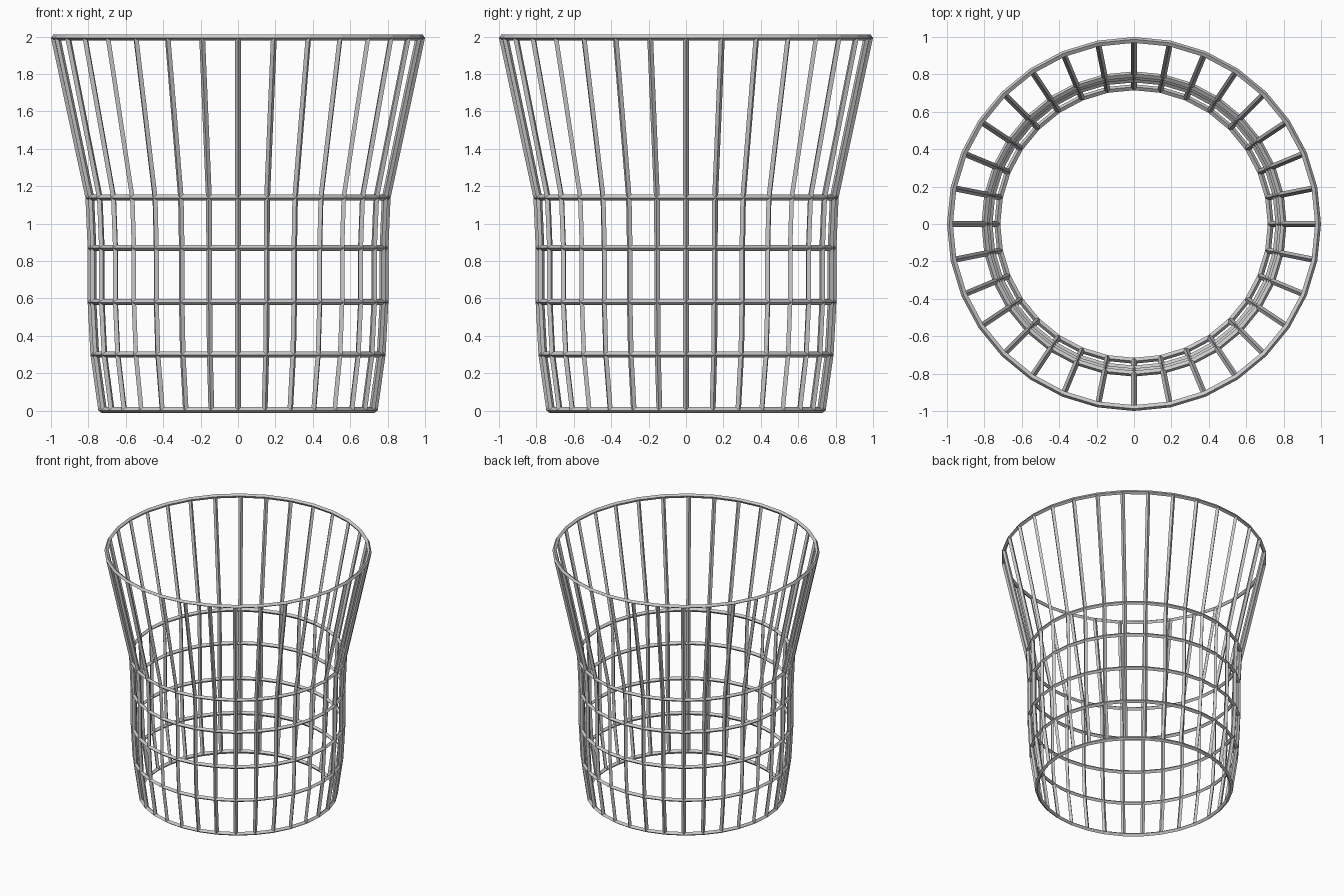
import bpy, bmesh
from math import pi, cos, sin

if "Cube" in bpy.data.objects:
    bpy.data.objects.remove(bpy.data.objects["Cube"])

SEGMENTS = 32
WIRE = 0.032
# Profile of the flared basket: (radius, height)
PROFILE = [(0.731, 0.003), (0.773, 0.30), (0.788, 0.58),
           (0.788, 0.87), (0.80, 1.14), (0.984, 1.996)]

# Revolved open shell
bm = bmesh.new()
rings = [[bm.verts.new((r * cos(2 * pi * i / SEGMENTS), r * sin(2 * pi * i / SEGMENTS), z))
          for i in range(SEGMENTS)] for r, z in PROFILE]
for low, high in zip(rings, rings[1:]):
    for i in range(SEGMENTS):
        j = (i + 1) % SEGMENTS
        bm.faces.new((low[i], low[j], high[j], high[i]))
mesh = bpy.data.meshes.new("wire_basket")
bm.to_mesh(mesh)
bm.free()
basket = bpy.data.objects.new("wire_basket", mesh)
bpy.context.collection.objects.link(basket)

# Turn every edge into a faceted wire
wire = basket.modifiers.new("wires", 'WIREFRAME')
wire.thickness = WIRE
wire.offset = 0
wire.use_boundary = True
wire.use_even_offset = True
wire.use_replace = True
